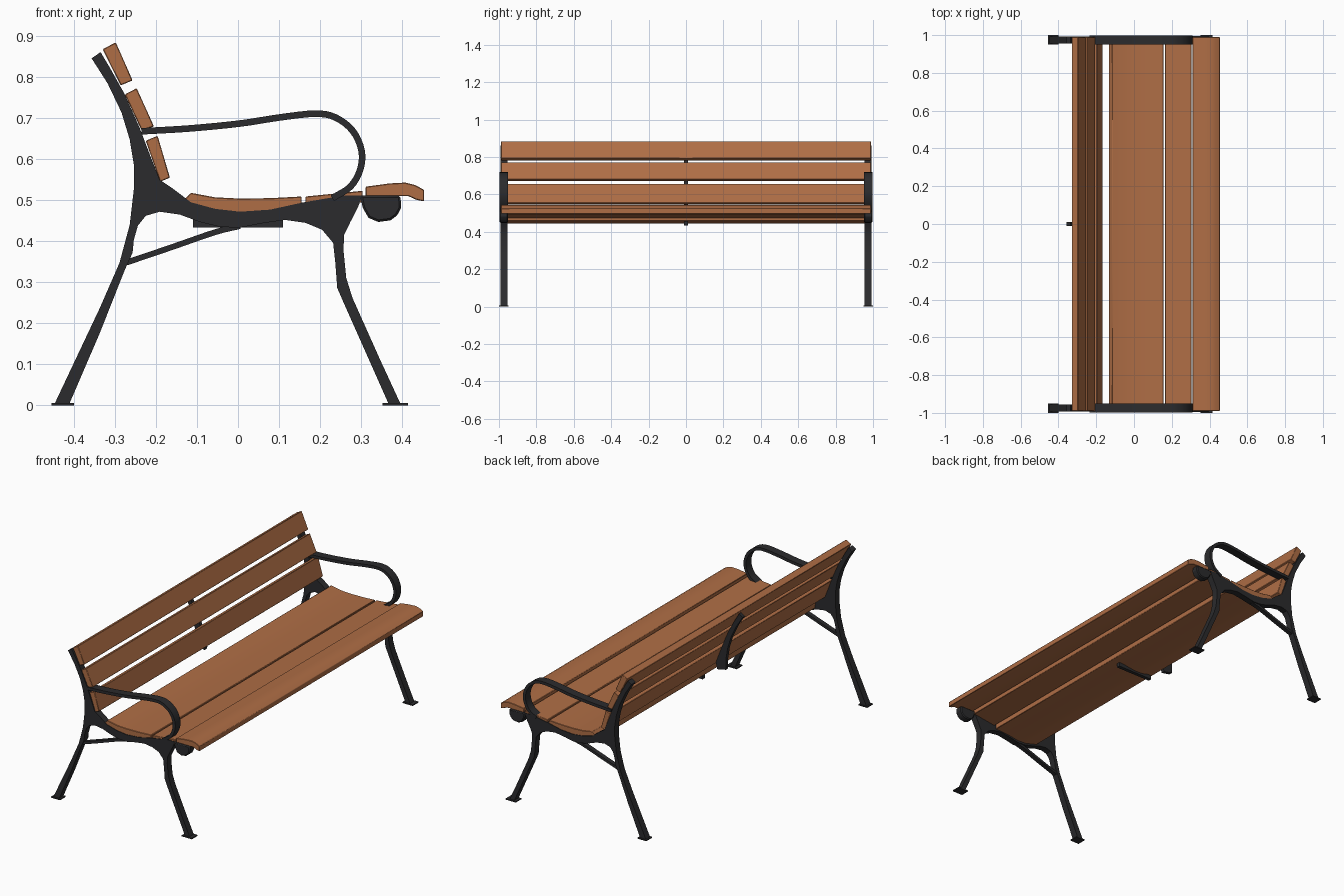
import bpy, bmesh, math
from mathutils import Vector

if "Cube" in bpy.data.objects:
    bpy.data.objects.remove(bpy.data.objects["Cube"])


def material(name, rgb):
    m = bpy.data.materials.new(name)
    m.diffuse_color = (*rgb, 1)
    m.use_nodes = True
    m.node_tree.nodes["Principled BSDF"].inputs["Base Color"].default_value = m.diffuse_color
    return m


WOOD = material("warm wood", (0.43, 0.155, 0.06))
IRON = material("black iron", (0.024, 0.024, 0.026))


def extrude(name, profile, y0, y1, mat, bevel=0.0):
    """Extrude an (x, z) outline along y."""
    bm = bmesh.new()
    face = bm.faces.new([bm.verts.new((x, y0, z)) for x, z in profile])
    ext = bmesh.ops.extrude_face_region(bm, geom=[face])
    verts = [v for v in ext["geom"] if isinstance(v, bmesh.types.BMVert)]
    bmesh.ops.translate(bm, verts=verts, vec=(0, y1 - y0, 0))
    bmesh.ops.recalc_face_normals(bm, faces=bm.faces)
    mesh = bpy.data.meshes.new(name)
    bm.to_mesh(mesh)
    bm.free()
    mesh.materials.append(mat)
    ob = bpy.data.objects.new(name, mesh)
    bpy.context.collection.objects.link(ob)
    if bevel:
        mod = ob.modifiers.new("soft edges", "BEVEL")
        mod.width = bevel
        mod.segments = 1
        mod.limit_method = 'ANGLE'
        mod.angle_limit = math.radians(50)
    bpy.ops.object.select_all(action='DESELECT')
    ob.select_set(True)
    bpy.context.view_layer.objects.active = ob
    bpy.ops.object.shade_smooth_by_angle(angle=math.radians(30))
    return ob


def smooth_path(pts, steps=4):
    """Catmull-Rom curve through the points."""
    p = [Vector(q) for q in pts]
    p = [2 * p[0] - p[1]] + p + [2 * p[-1] - p[-2]]
    out = []
    for a, b, c, d in zip(p, p[1:], p[2:], p[3:]):
        for i in range(steps):
            t = i / steps
            out.append(0.5 * (2 * b + (c - a) * t + (2 * a - 5 * b + 4 * c - d) * t * t
                              + (3 * b - a - 3 * c + d) * t ** 3))
    return out + [p[-2]]


def ribbon(pts, thick):
    """Closed outline of a strip that follows a path."""
    path = smooth_path(pts)
    left, right = [], []
    for i, p in enumerate(path):
        t = (path[min(i + 1, len(path) - 1)] - path[max(i - 1, 0)]).normalized()
        n = Vector((-t.y, t.x)) * thick / 2
        left.append(p + n)
        right.append(p - n)
    return left + right[::-1]


def box(x0, x1, z0, z1):
    return [(x0, z0), (x1, z0), (x1, z1), (x0, z1)]


# Outline of the cast end frame, in runs
upright_front = [(-.357, .846), (-.335, .861), (-.313, .824), (-.276, .758),
                 (-.240, .677), (-.215, .611), (-.191, .550)]
rail_top = [(-.161, .530), (-.115, .495), (-.056, .479), (.005, .472), (.078, .477),
            (.156, .494), (.225, .506), (.262, .512), (.303, .512)]
front_leg = [(.293, .484), (.274, .447), (.259, .416), (.257, .379), (.264, .31),
             (.279, .262), (.347, .11), (.396, .004), (.367, .004), (.262, .24),
             (.242, .286), (.237, .35), (.232, .396)]
rail_bottom = [(.205, .428), (.164, .445), (.115, .452), (.054, .443), (.005, .433),
               (-.044, .435), (-.093, .447), (-.142, .465), (-.191, .472),
               (-.225, .462), (-.244, .438)]
rear_leg = [(-.254, .403), (-.257, .372), (-.276, .33), (-.337, .176), (-.411, .004),
            (-.447, .004), (-.337, .237), (-.289, .347), (-.264, .44)]
upright_back = [(-.254, .526), (-.254, .587), (-.264, .648), (-.284, .714), (-.318, .785)]
frame = upright_front + rail_top + front_leg + rail_bottom + rear_leg + upright_back

arm = [(-.235, .668), (-.117, .675), (.005, .687), (.103, .702), (.188, .711),
       (.237, .702), (.279, .670), (.301, .622), (.298, .575), (.274, .533), (.230, .505)]
brace = [(-.272, .348), (-.16, .386), (-.056, .422), (.005, .437)]
scroll = [(.298, .511), (.396, .511), (.398, .482), (.388, .463), (.372, .451),
          (.342, .447), (.318, .457), (.304, .482)]

# Both iron ends
for side, s in (("near", -1), ("far", 1)):
    def part(name, outline, a, b, bevel=0.0):
        y0, y1 = sorted((s * a, s * b))
        extrude(f"{side}_{name}", outline, y0, y1, IRON, bevel)
    part("end_frame", frame, .955, .992)
    part("armrest", ribbon(arm, .016), .951, .997)
    part("brace", ribbon(brace, .014), .960, .985)
    part("scroll", scroll, .953, .996, .005)
    part("rear_foot", box(-.455, -.400, 0, .006), .950, 1.0)
    part("front_foot", box(.352, .415, 0, .006), .950, 1.0)

# Backrest slats
back_slats = {
    "top": [(-.330, .868), (-.298, .885), (-.257, .792), (-.286, .780)],
    "middle": [(-.276, .758), (-.247, .773), (-.205, .680), (-.235, .670)],
    "lower": [(-.225, .645), (-.196, .657), (-.166, .555), (-.190, .545)],
}
for name, outline in back_slats.items():
    extrude(f"back_slat_{name}", outline, -.989, .989, WOOD, .002)

# Seat boards
seat = {
    "rear": [(-.132, .500), (-.115, .518), (-.056, .507), (.005, .504), (.078, .505),
             (.155, .509), (.155, .458), (.078, .455), (.005, .444), (-.05, .446),
             (-.128, .468)],
    "middle": [(.164, .509), (.304, .523), (.304, .495), (.164, .475)],
    "front": [(.311, .533), (.370, .541), (.408, .543), (.432, .537), (.454, .525),
              (.454, .497), (.435, .501), (.415, .510), (.311, .510)],
}
for name, outline in seat.items():
    extrude(f"seat_board_{name}", outline, -.989, .989, WOOD, .002)

# Centre straps behind the backrest and under the seat
strap = upright_front + [(-.200, .515)] + upright_back
extrude("back_strap", strap, -.010, .010, IRON)
extrude("seat_strap", box(-.11, .11, .434, .456), -.010, .010, IRON)
